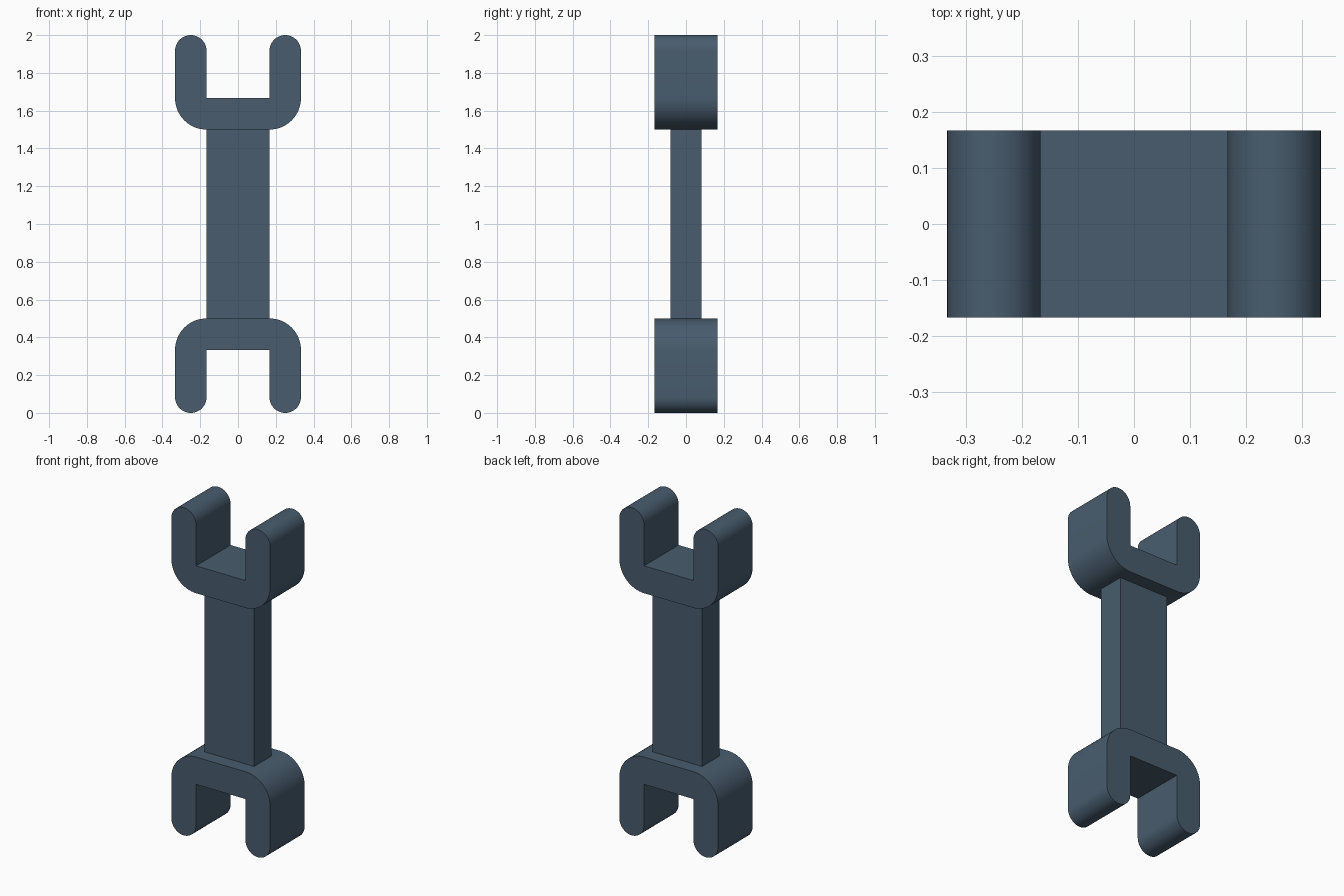
import bpy, bmesh, math

if "Cube" in bpy.data.objects:
    bpy.data.objects.remove(bpy.data.objects["Cube"])

mat = bpy.data.materials.new("slate blue")
mat.diffuse_color = (0.065, 0.108, 0.155, 1)
mat.use_nodes = True
mat.node_tree.nodes["Principled BSDF"].inputs["Base Color"].default_value = mat.diffuse_color

U = 1 / 6          # wall thickness of the forks and stem half width
R = U / 2          # radius of the rounded prong tips


def arc(cx, cz, r, a0, a1, n):
    return [(cx + r * math.cos(math.radians(a0 + (a1 - a0) * i / n)),
             cz + r * math.sin(math.radians(a0 + (a1 - a0) * i / n)))
            for i in range(n + 1)]


def finish(name, bm):
    bmesh.ops.recalc_face_normals(bm, faces=bm.faces)
    me = bpy.data.meshes.new(name)
    bm.to_mesh(me)
    bm.free()
    me.materials.append(mat)
    ob = bpy.data.objects.new(name, me)
    bpy.context.collection.objects.link(ob)
    bpy.ops.object.select_all(action='DESELECT')
    ob.select_set(True)
    bpy.context.view_layer.objects.active = ob
    bpy.ops.object.shade_smooth_by_angle(angle=math.radians(30))
    return ob


def fork(name, flip):
    # Right half of the U outline, from bottom centre round to the slot floor
    half = arc(U, 1.5 + U, U, -90, 0, 16) + arc(U + R, 2 - R, R, 0, 180, 24) + [(U, 1.5 + U)]
    outline = half + [(-x, z) for x, z in reversed(half)]
    if flip:
        outline = [(x, 2 - z) for x, z in outline]
    bm = bmesh.new()
    face = bm.faces.new([bm.verts.new((x, -U, z)) for x, z in outline])
    ext = bmesh.ops.extrude_face_region(bm, geom=[face], use_keep_orig=True)
    moved = [g for g in ext["geom"] if isinstance(g, bmesh.types.BMVert)]
    bmesh.ops.translate(bm, verts=moved, vec=(0, 2 * U, 0))
    finish(name, bm)


# Forked ends
fork("upper_fork", False)
fork("lower_fork", True)

# Flat bar joining the forks
bm = bmesh.new()
bmesh.ops.create_cube(bm, size=1)
bmesh.ops.scale(bm, verts=bm.verts, vec=(2 * U, U, 1))
bmesh.ops.translate(bm, verts=bm.verts, vec=(0, 0, 1))
finish("stem", bm)
